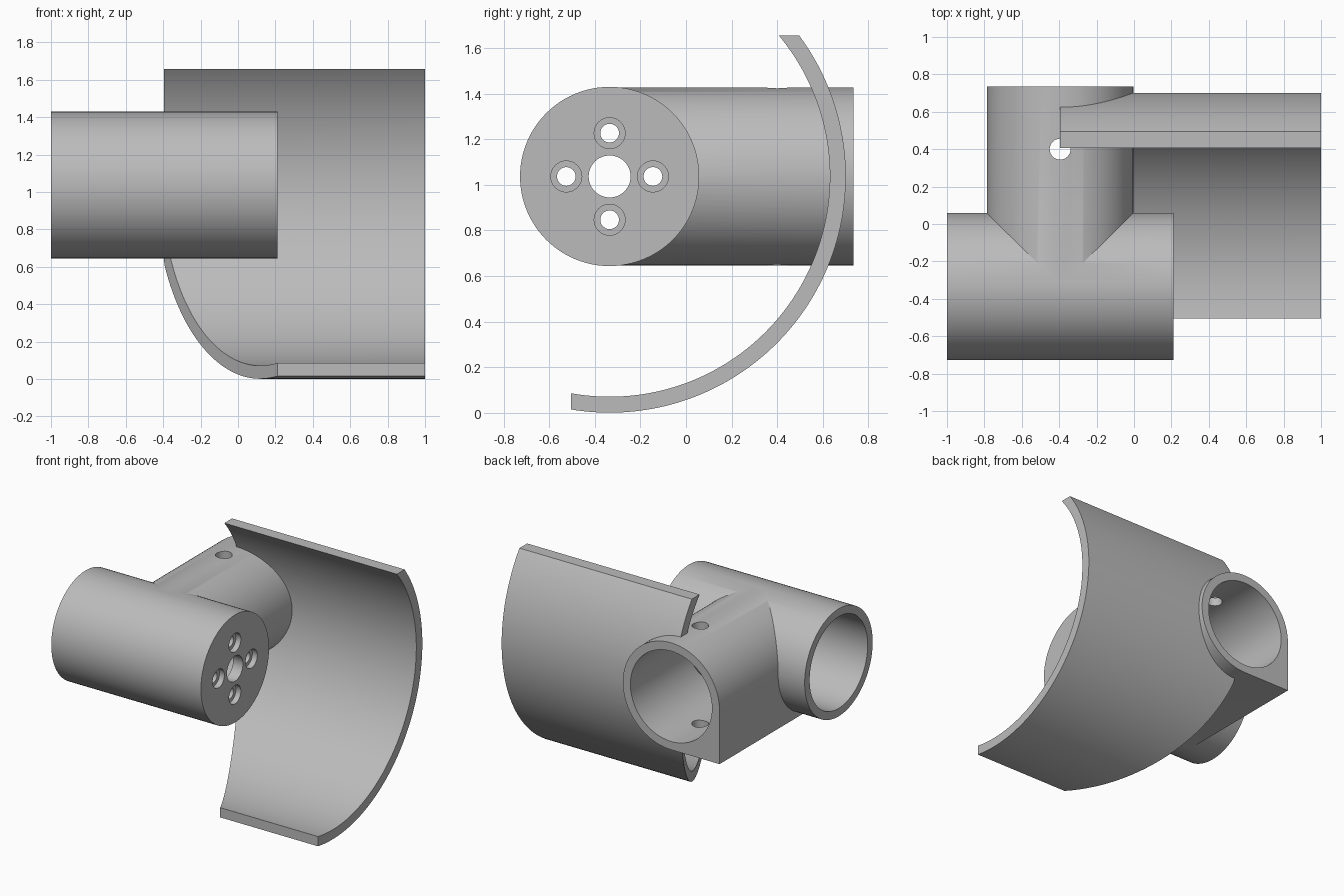
import bpy, bmesh, math
from mathutils import Matrix, Vector

if "Cube" in bpy.data.objects:
    bpy.data.objects.remove(bpy.data.objects["Cube"])

CY, CZ = -0.335, 1.037      # shared axis of motor tube and shield
BX = -0.395                 # axis of the cross socket
R, BORE = 0.393, 0.335

grey = bpy.data.materials.new("light_grey")
grey.diffuse_color = (0.5, 0.5, 0.5, 1)
grey.use_nodes = True
grey.node_tree.nodes["Principled BSDF"].inputs["Base Color"].default_value = grey.diffuse_color


def make(name, bm):
    bmesh.ops.recalc_face_normals(bm, faces=bm.faces)
    me = bpy.data.meshes.new(name)
    bm.to_mesh(me)
    bm.free()
    ob = bpy.data.objects.new(name, me)
    bpy.context.collection.objects.link(ob)
    me.materials.append(grey)
    return ob


def cylinder(name, start, end, radius, sides=96):
    a, b = Vector(start), Vector(end)
    bm = bmesh.new()
    rot = (b - a).to_track_quat('Z', 'Y').to_matrix().to_4x4()
    bmesh.ops.create_cone(bm, cap_ends=True, segments=sides, radius1=radius, radius2=radius,
                          depth=(b - a).length, matrix=Matrix.Translation((a + b) / 2) @ rot)
    return make(name, bm)


def boolean(ob, other, op='DIFFERENCE', keep=False):
    mod = ob.modifiers.new(op, 'BOOLEAN')
    mod.operation, mod.object, mod.solver = op, other, 'EXACT'
    bpy.context.view_layer.objects.active = ob
    bpy.ops.object.modifier_apply(modifier=mod.name)
    if not keep:
        bpy.data.objects.remove(other)


# Motor tube along x
body = cylinder("tube_body", (-1, CY, CZ), (0.21, CY, CZ), R)

# Cross socket along y: round with one square lower corner
rs = 0.391
bm = bmesh.new()
pts = [(BX + rs * math.cos(t), CZ + rs * math.sin(t))
       for t in (math.radians(-90 + 270 * i / 72) for i in range(73))]
pts.append((BX - rs, CZ - rs))
face = bm.faces.new([bm.verts.new((x, CY, z)) for x, z in pts])
ext = bmesh.ops.extrude_face_region(bm, geom=[face])
bmesh.ops.translate(bm, vec=(0, 0.735 - CY, 0),
                    verts=[v for v in ext["geom"] if isinstance(v, bmesh.types.BMVert)])
socket = make("socket", bm)

# Socket bore stops at the motor tube wall
bore = cylinder("bore", (BX, CY, CZ), (BX, 0.9, CZ), BORE - 0.005)
boolean(socket, bore)
boolean(body, socket, 'UNION')

# Motor tube bore, leaving an end plate
boolean(body, cylinder("bore", (-1.2, CY, CZ), (0.13, CY, CZ), BORE))

# Vertical screw hole through the socket
boolean(body, cylinder("hole", (BX, 0.4, 0), (BX, 0.4, 2), 0.056, 32))

# End plate: shaft hole and four counterbored screw holes
boolean(body, cylinder("hole", (0, CY, CZ), (0.4, CY, CZ), 0.092, 48))
for dy, dz in ((0.19, 0), (-0.19, 0), (0, 0.19), (0, -0.19)):
    y, z = CY + dy, CZ + dz
    boolean(body, cylinder("hole", (0, y, z), (0.4, y, z), 0.041, 32))
    boolean(body, cylinder("hole", (0.17, y, z), (0.4, y, z), 0.068, 32))

# Curved shield: arc section swept along x, lower left edge trimmed on a slant
RO, RI, STEPS = 1.036, 0.966, 96


def arc(radius):
    top = math.asin(0.619 / radius)
    low = -math.pi / 2 - math.asin(0.17 / radius)
    return [(CY + radius * math.cos(t), CZ + radius * math.sin(t))
            for t in (top + (low - top) * i / STEPS for i in range(STEPS + 1))]


def left_edge(y, z):
    return BX if z > CZ else max(BX, BX + (0.612 - y) * 0.5416)


bm = bmesh.new()
rings = []
for (yo, zo), (yi, zi) in zip(arc(RO), arc(RI)):
    rings.append([bm.verts.new(p) for p in (
        (left_edge(yo, zo), yo, zo), (1, yo, zo), (1, yi, zi), (left_edge(yi, zi), yi, zi))])
for a, b in zip(rings, rings[1:]):
    for i in range(4):
        j = (i + 1) % 4
        bm.faces.new((a[i], a[j], b[j], b[i]))
bm.faces.new(rings[0])
bm.faces.new(rings[-1])
shield = make("curved_shield", bm)
boolean(shield, cylinder("bore", (BX, CY, CZ), (BX, 0.9, CZ), 0.36))

# Smooth round surfaces, keep edges sharp
for ob in (body, shield):
    bpy.ops.object.select_all(action='DESELECT')
    ob.select_set(True)
    bpy.context.view_layer.objects.active = ob
    bpy.ops.object.shade_smooth_by_angle(angle=math.radians(25))
